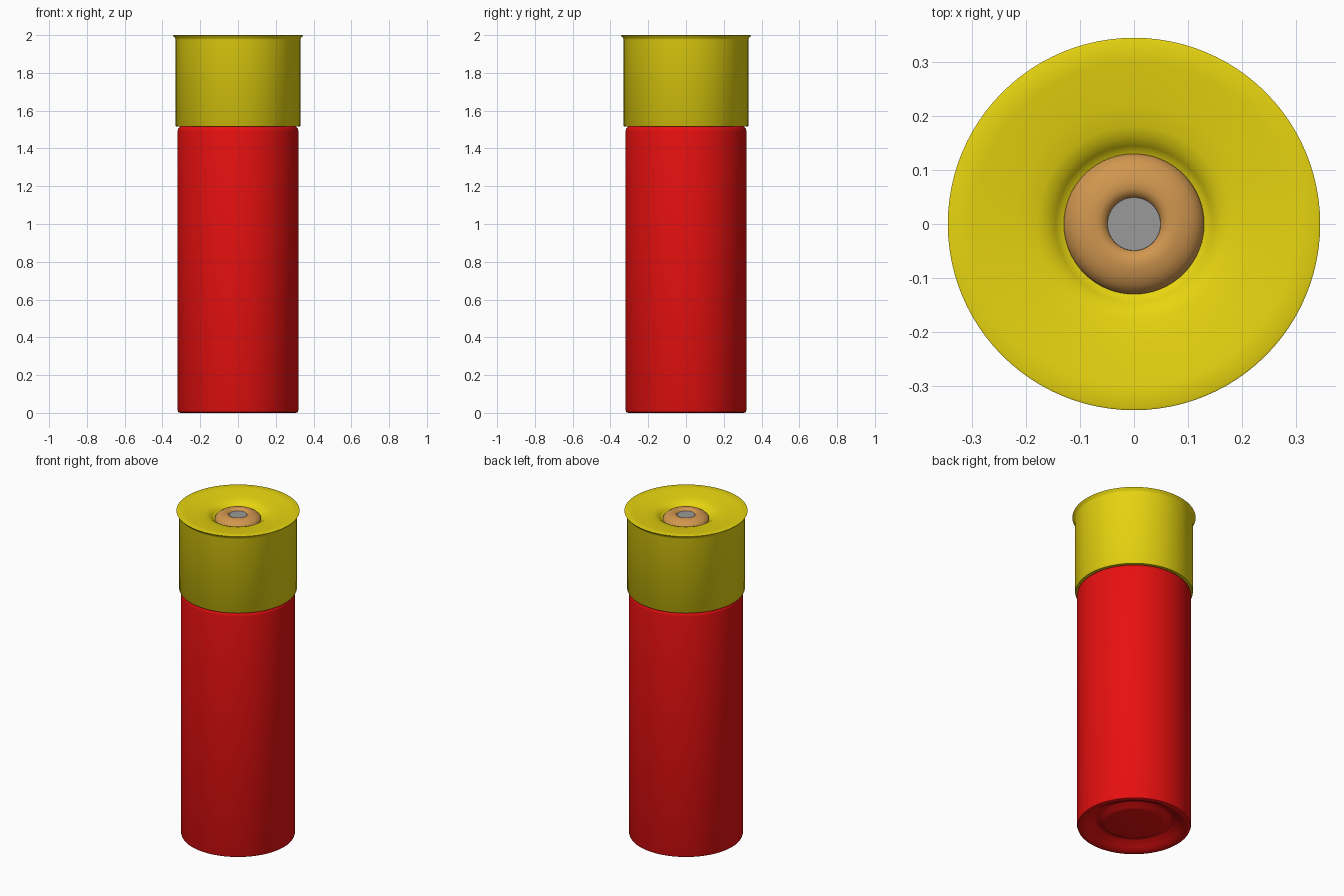
import bpy, math

if "Cube" in bpy.data.objects:
    bpy.data.objects.remove(bpy.data.objects["Cube"])

SIDES = 96


def material(name, rgb):
    m = bpy.data.materials.new(name)
    m.diffuse_color = (*rgb, 1)
    m.use_nodes = True
    m.node_tree.nodes["Principled BSDF"].inputs["Base Color"].default_value = m.diffuse_color
    return m


def lathe(name, profile, mat, angle=40):
    """Spin an (r, z) profile about z; r = 0 makes a single pole vertex."""
    verts, rings = [], []
    for r, z in profile:
        n = 1 if r == 0 else SIDES
        rings.append([len(verts) + i for i in range(n)])
        for i in range(n):
            a = 2 * math.pi * i / SIDES
            verts.append((r * math.cos(a), r * math.sin(a), z))
    faces = []
    for a, b in zip(rings, rings[1:]):
        for i in range(SIDES):
            j = (i + 1) % SIDES
            if len(a) == 1:
                faces.append((a[0], b[j], b[i]))
            elif len(b) == 1:
                faces.append((a[i], a[j], b[0]))
            else:
                faces.append((a[i], a[j], b[j], b[i]))
    me = bpy.data.meshes.new(name)
    me.from_pydata(verts, [], faces)
    me.materials.append(mat)
    ob = bpy.data.objects.new(name, me)
    bpy.context.collection.objects.link(ob)
    bpy.ops.object.select_all(action='DESELECT')
    ob.select_set(True)
    bpy.context.view_layer.objects.active = ob
    bpy.ops.object.shade_smooth_by_angle(angle=math.radians(angle))
    return ob


red = material("hull red", (0.8, 0.005, 0.005))
yellow = material("brass yellow", (0.8, 0.66, 0.005))
copper = material("primer copper", (0.64, 0.31, 0.08))
grey = material("primer grey", (0.32, 0.32, 0.32))

# Red hull, with the folded-in crimp at the bottom end
lathe("hull", [
    (0, 0.02), (0.16, 0.02), (0.172, 0.023), (0.2, 0.042), (0.21, 0.044),
    (0.225, 0.04), (0.26, 0.017), (0.285, 0.004), (0.305, 0.0),
    (0.316, 0.004), (0.32, 0.015), (0.32, 1.49), (0.317, 1.505),
    (0.308, 1.515), (0.29, 1.52)], red)

# Yellow head with flared rim and dished top
lathe("brass_head", [
    (0.29, 1.515), (0.326, 1.515), (0.33, 1.52), (0.33, 1.975),
    (0.333, 1.985), (0.343, 1.994), (0.345, 1.998), (0.341, 2.0),
    (0.3, 1.996), (0.22, 1.987), (0.18, 1.98), (0.16, 1.973),
    (0.145, 1.96), (0.135, 1.948), (0.12, 1.945)], yellow)

# Copper primer cup with a small central dent
lathe("primer_cup", [
    (0.13, 1.94), (0.13, 1.95), (0.126, 1.96), (0.115, 1.971),
    (0.1, 1.979), (0.08, 1.984), (0.066, 1.984), (0.056, 1.98),
    (0.05, 1.972), (0.047, 1.966)], copper)

# Grey disc in the dent
lathe("primer_centre", [(0.05, 1.966), (0.049, 1.973), (0, 1.973)], grey)
